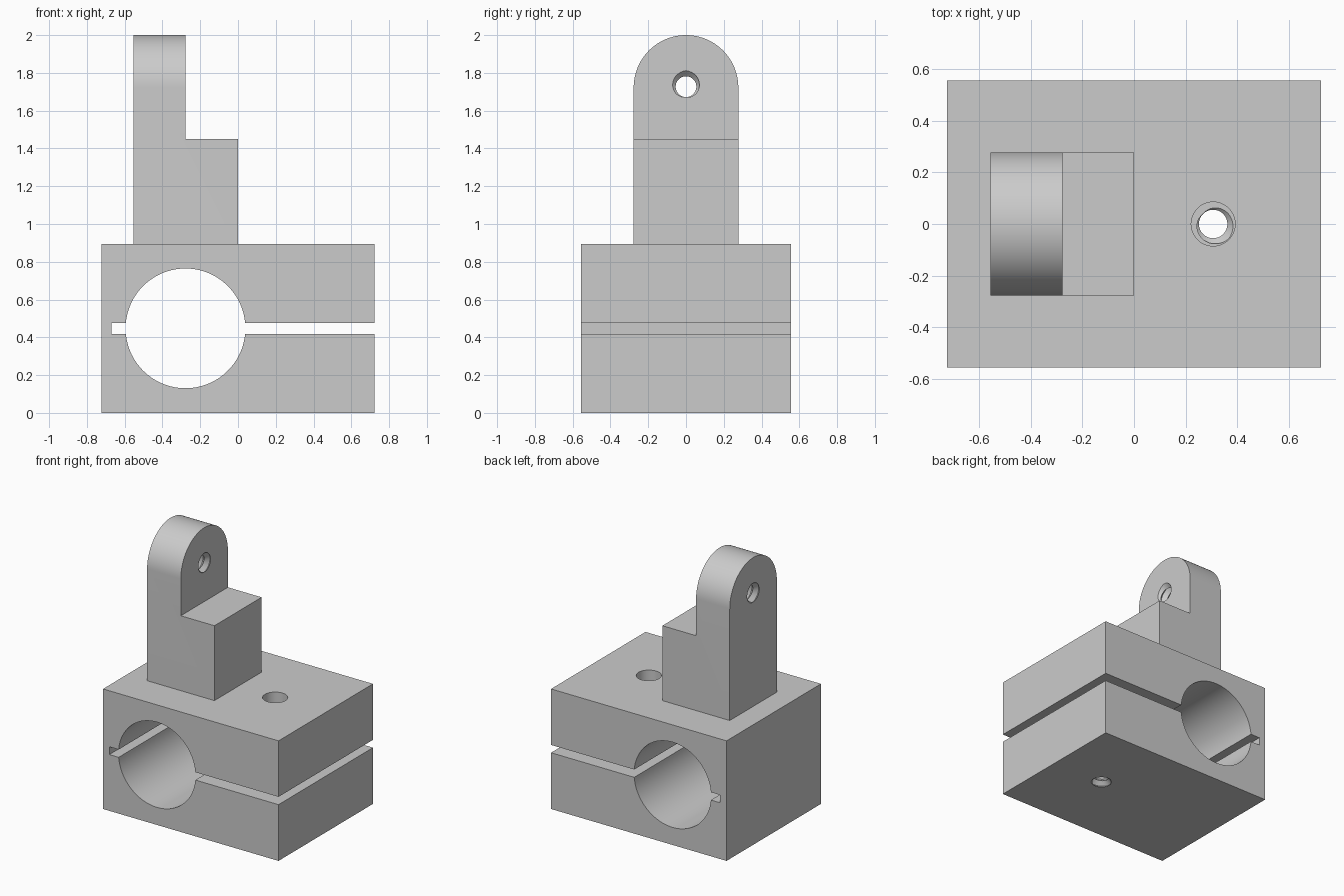
import bpy, bmesh, math

if "Cube" in bpy.data.objects:
    bpy.data.objects.remove(bpy.data.objects["Cube"])

SEGS = 32
steel = bpy.data.materials.new("plain grey")
steel.diffuse_color = (0.6, 0.6, 0.6, 1)
steel.use_nodes = True
steel.node_tree.nodes["Principled BSDF"].inputs["Base Color"].default_value = steel.diffuse_color


def make_object(name, bm):
    bmesh.ops.recalc_face_normals(bm, faces=bm.faces)
    mesh = bpy.data.meshes.new(name)
    bm.to_mesh(mesh)
    bm.free()
    mesh.materials.append(steel)
    ob = bpy.data.objects.new(name, mesh)
    bpy.context.collection.objects.link(ob)
    return ob


def arc(cx, cy, r, a0, a1, n):
    return [(cx + r * math.cos(a0 + (a1 - a0) * i / n),
             cy + r * math.sin(a0 + (a1 - a0) * i / n)) for i in range(n + 1)]


def prism(name, points, vector):
    """Extrude a closed outline of 3D points along a vector."""
    bm = bmesh.new()
    face = bm.faces.new([bm.verts.new(p) for p in points])
    ext = bmesh.ops.extrude_face_region(bm, geom=[face])
    bmesh.ops.translate(bm, vec=vector,
                        verts=[v for v in ext["geom"] if isinstance(v, bmesh.types.BMVert)])
    return make_object(name, bm)


def thread(name, minor, major, pitch, z_start, z_end, z_face, angle):
    """Screw-shaped cutter along z; its crest meets z_face at the given angle."""
    z0 = z_face - pitch * (0.5 + angle / math.tau)
    z0 -= pitch * math.ceil((z0 - z_start) / pitch + 1)
    count = SEGS * math.ceil((z_end - z0) / pitch)
    bm = bmesh.new()

    def helix(r, lift):
        return [bm.verts.new((r * math.cos(math.tau * n / SEGS),
                              r * math.sin(math.tau * n / SEGS),
                              z0 + lift + pitch * n / SEGS))
                for n in range(count + SEGS + 1)]
    root, crest = helix(minor, 0), helix(major, pitch / 2)
    for n in range(count):
        bm.faces.new((root[n], root[n + 1], crest[n + 1], crest[n]))
        bm.faces.new((crest[n], crest[n + 1], root[n + 1 + SEGS], root[n + SEGS]))
    bmesh.ops.delete(bm, geom=[v for v in bm.verts if not v.link_faces], context='VERTS')
    # Close both open ends with a fan to the axis
    rim = [e for e in bm.edges if e.is_boundary]
    middle = (z0 + pitch * count / SEGS / 2)
    for part in ([e for e in rim if e.verts[0].co.z < middle],
                 [e for e in rim if e.verts[0].co.z >= middle]):
        z = sum(e.verts[0].co.z for e in part) / len(part)
        tip = bm.verts.new((0, 0, z))
        for e in part:
            bm.faces.new((e.verts[0], e.verts[1], tip))
    return make_object(name, bm)


def cut(ob, cutter):
    cutter.hide_render = True
    mod = ob.modifiers.new("hole", 'BOOLEAN')
    mod.operation, mod.solver, mod.object = 'DIFFERENCE', 'EXACT', cutter
    bpy.context.view_layer.objects.active = ob
    bpy.ops.object.modifier_apply(modifier=mod.name)
    bpy.data.objects.remove(cutter)


# Clamp block: bore and clamping slit belong to one open outline
W, D, H = 0.722, 0.555, 0.893
R, CX, CZ, GAP = 0.317, -0.278, 0.4475, 0.029
a = math.asin(GAP / R)
outline = [(-W, 0), (W, 0), (W, CZ - GAP)]
outline += arc(CX, CZ, R, -a, a - math.pi, 48)
outline += [(-0.67, CZ - GAP), (-0.67, CZ + GAP)]
outline += arc(CX, CZ, R, math.pi - a, a, 48)
outline += [(W, CZ + GAP), (W, H), (-W, H)]
block = prism("clamp_block", [(x, -D, z) for x, z in outline], (0, 2 * D, 0))

# Screw hole: clearance above the slit, threaded below it
HX = 0.306
clearance = prism("clearance_cutter",
                  [(x, y, CZ + 0.01) for x, y in arc(HX, 0, 0.085, 0, math.tau, 48)[:-1]],
                  (0, 0, 1))
cut(block, clearance)
screw = thread("screw_cutter", 0.055, 0.083, 0.055, -0.08, 0.44, CZ - GAP, -math.pi / 4)
screw.location.x = HX
cut(block, screw)

# Upright: stepped foot and round-topped lug, made as one body
TR = 0.277
foot = [(-2 * TR, H), (0, H), (0, 1.45), (-TR, 1.45), (-TR, 2.1), (-2 * TR, 2.1)]
upright = prism("upright_lug", [(x, -TR, z) for x, z in foot], (0, 2 * TR, 0))
ZC = 2 - TR
top = [(TR, ZC)] + arc(0, ZC, TR, 0, math.pi, 48)[1:-1] + [(-TR, ZC)]
top += [(-0.5, ZC), (-0.5, 2.3), (0.5, 2.3), (0.5, ZC)]
cut(upright, prism("round_cutter", [(-0.8, y, z) for y, z in top], (1, 0, 0)))

# Threaded cross hole through the lug
pin = thread("pin_cutter", 0.055, 0.085, 0.055, -0.64, -0.2, -TR, math.pi)
pin.rotation_euler.y = math.pi / 2
pin.location.z = 1.727
cut(upright, pin)

for ob in (block, upright):
    bpy.ops.object.select_all(action='DESELECT')
    ob.select_set(True)
    bpy.context.view_layer.objects.active = ob
    bpy.ops.object.shade_smooth_by_angle(angle=math.radians(30))
